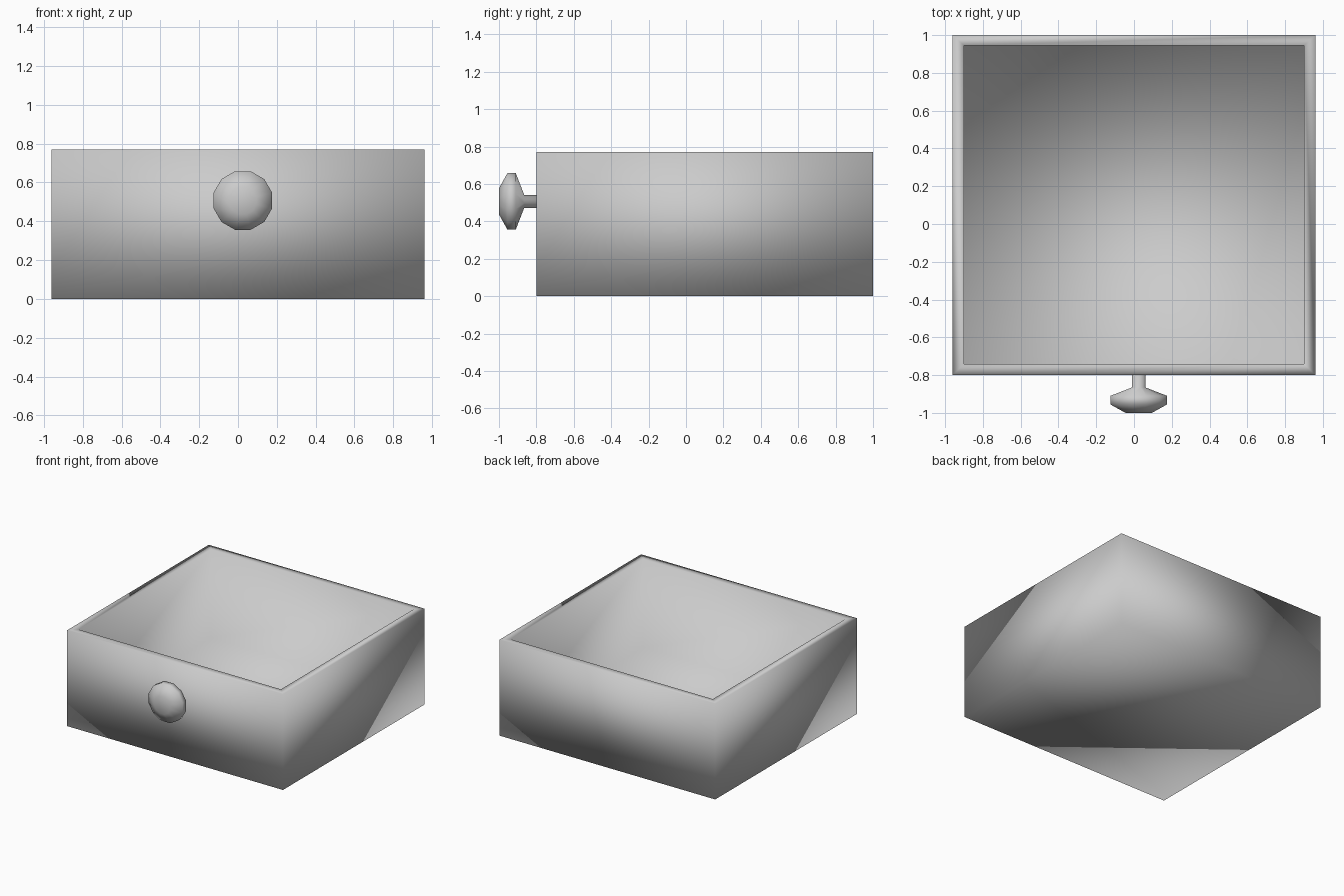
import bpy, bmesh, math

if "Cube" in bpy.data.objects:
    bpy.data.objects.remove(bpy.data.objects["Cube"])

def finish(name, bm):
    bmesh.ops.recalc_face_normals(bm, faces=bm.faces)
    for f in bm.faces:
        f.smooth = True
    me = bpy.data.meshes.new(name)
    bm.to_mesh(me)
    bm.free()
    ob = bpy.data.objects.new(name, me)
    bpy.context.collection.objects.link(ob)
    return ob

# Open drawer box: outer shell, rim, inner walls and floor as one smooth skin
def rect(bm, x, y0, y1, z):
    return [bm.verts.new(p) for p in ((-x, y0, z), (x, y0, z), (x, y1, z), (-x, y1, z))]

def bridge(bm, a, b):
    n = len(a)
    for i in range(n):
        j = (i + 1) % n
        bm.faces.new((a[i], a[j], b[j], b[i]))

bm = bmesh.new()
rings = [rect(bm, 0.96, -0.80, 1.00, 0.0),
         rect(bm, 0.96, -0.80, 1.00, 0.77),
         rect(bm, 0.90, -0.74, 0.945, 0.77),
         rect(bm, 0.90, -0.74, 0.945, 0.06)]
for a, b in zip(rings, rings[1:]):
    bridge(bm, a, b)
bm.faces.new(rings[0])
bm.faces.new(rings[-1])
finish("drawer_box", bm)

# Twelve-sided turned knob with a short stem, lathed along y
SIDES = 12
CX, CZ = 0.025, 0.507
profile = [(0.036, -0.795), (0.036, -0.865), (0.156, -0.91), (0.156, -0.955), (0.072, -1.0)]
bm = bmesh.new()
rings = []
for r, y in profile:
    rings.append([bm.verts.new((CX + r * math.cos((i + 0.5) * math.tau / SIDES), y,
                                CZ + r * math.sin((i + 0.5) * math.tau / SIDES)))
                  for i in range(SIDES)])
for a, b in zip(rings, rings[1:]):
    bridge(bm, a, b)
bm.faces.new(rings[0])
bm.faces.new(rings[-1])
finish("knob", bm)
